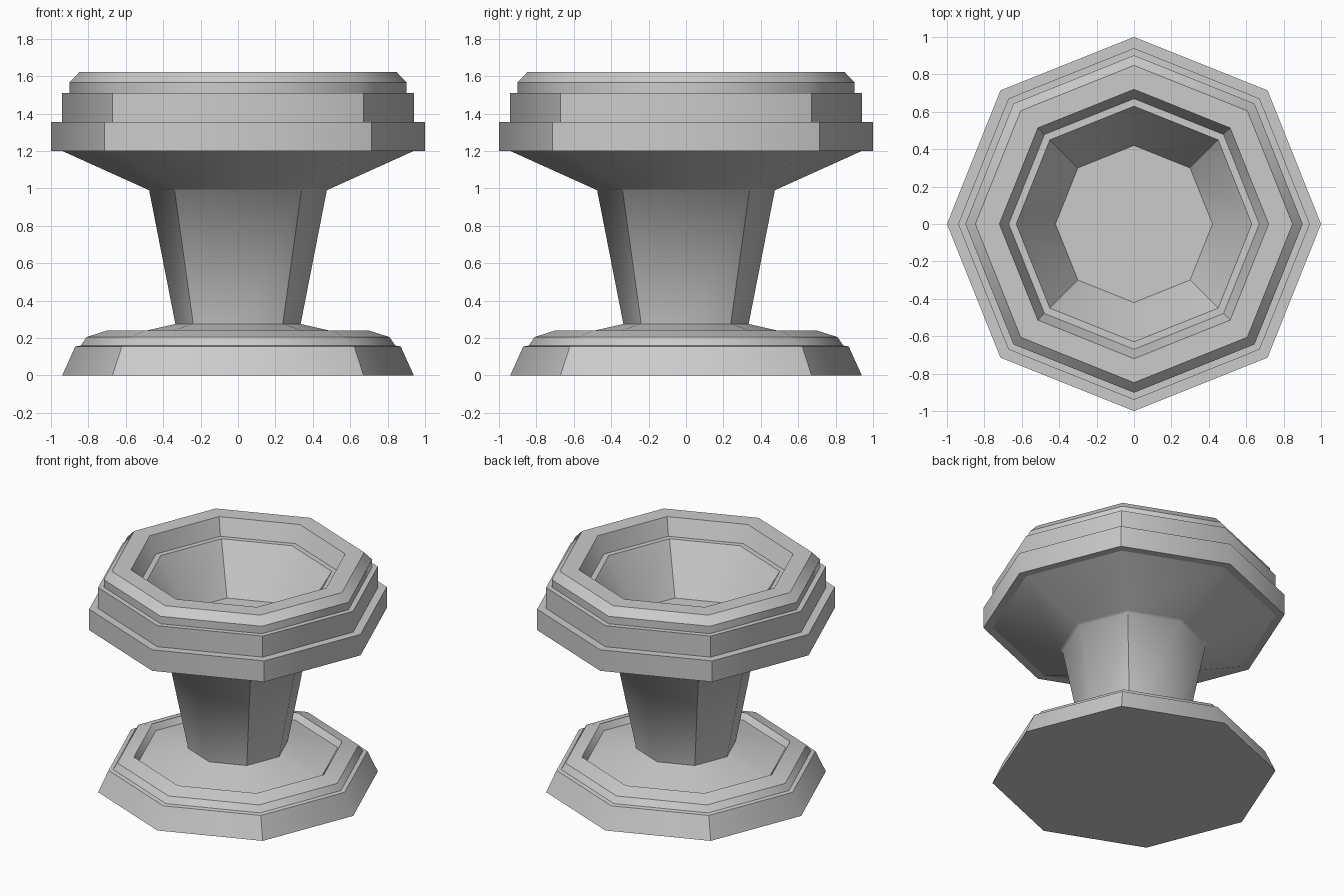
import bpy
import bmesh

cube = bpy.data.objects.get("Cube")
if cube:
    bpy.data.objects.remove(cube)

# Single stone colour
stone = bpy.data.materials.new("grey_stone")
stone.use_nodes = True
grey = (0.6, 0.6, 0.6, 1)
stone.diffuse_color = grey
stone.node_tree.nodes["Principled BSDF"].inputs["Base Color"].default_value = grey

# Unit octagon, corners on the axes and slightly stretched diagonals
D = 0.714
OCTAGON = [(1, 0), (D, D), (0, 1), (-D, D), (-1, 0), (-D, -D), (0, -1), (D, -D)]


def octagonal_part(name, profile, soft_spans=(), soft_rings=(), cap_start=False, cap_end=False):
    """Sweep a (radius, height) profile around the octagon.
    Diagonal corners are sharp except on soft spans; rings are sharp except soft ones."""
    bm = bmesh.new()
    rings = [[bm.verts.new((r * x, r * y, z)) for x, y in OCTAGON] for r, z in profile]
    n = len(OCTAGON)
    for low, high in zip(rings, rings[1:]):
        for i in range(n):
            j = (i + 1) % n
            bm.faces.new((low[i], low[j], high[j], high[i]))
    if cap_start:
        bm.faces.new(rings[0][::-1])
    if cap_end:
        bm.faces.new(rings[-1])
    for face in bm.faces:
        face.smooth = True

    # Sharp rings
    for k, ring in enumerate(rings):
        if k not in soft_rings:
            for i in range(n):
                bm.edges.get((ring[i], ring[(i + 1) % n])).smooth = False
    # Sharp diagonal corners
    for k in range(len(rings) - 1):
        if k not in soft_spans:
            for i in range(1, n, 2):
                bm.edges.get((rings[k][i], rings[k + 1][i])).smooth = False

    mesh = bpy.data.meshes.new(name)
    bm.to_mesh(mesh)
    bm.free()
    mesh.materials.append(stone)
    obj = bpy.data.objects.new(name, mesh)
    bpy.context.collection.objects.link(obj)
    return obj


# Stepped foot with a shallow recess rising to the stem
octagonal_part(
    "base",
    [(0.94, 0), (0.87, 0.155), (0.84, 0.16), (0.81, 0.205), (0.7, 0.24),
     (0.67, 0.198), (0.335, 0.275)],
    soft_spans=(1, 2, 3, 4, 5), cap_start=True)

# Tapered stem, creased up to the neck, flaring softly out under the bowl
octagonal_part(
    "stem",
    [(0.335, 0.275), (0.475, 0.99), (0.497, 1.0), (0.94, 1.2)],
    soft_spans=(2,), soft_rings=(1, 2))

# Stepped rim and hollow bowl
octagonal_part(
    "bowl",
    [(0.94, 1.2), (1, 1.2), (1, 1.355), (0.94, 1.355), (0.94, 1.51), (0.902, 1.51),
     (0.902, 1.565), (0.848, 1.622), (0.72, 1.622), (0.67, 1.5), (0.63, 1.5), (0.42, 1.16)],
    soft_spans=(0, 2, 4, 5, 6, 7, 9), cap_end=True)
